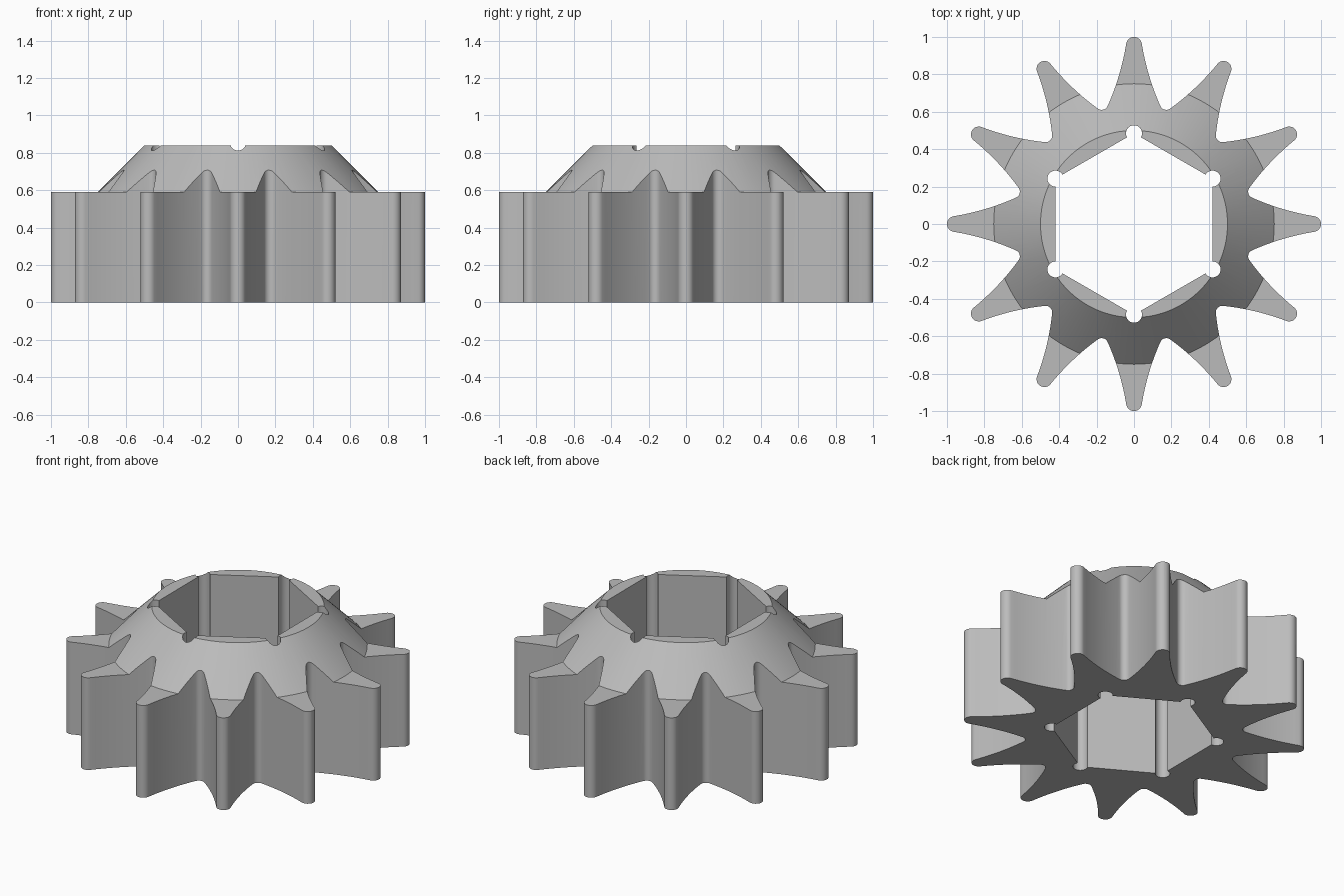
import bpy
import bmesh
from math import sin, cos, radians, pi
from mathutils import Vector, Matrix

if "Cube" in bpy.data.objects:
    bpy.data.objects.remove(bpy.data.objects["Cube"], do_unlink=True)

TEETH = 12
SHOULDER_Z, TOP_Z = 0.59, 0.84

steel = bpy.data.materials.new("grey_steel")
steel.use_nodes = True
steel.diffuse_color = (0.5, 0.5, 0.5, 1)
steel.node_tree.nodes["Principled BSDF"].inputs["Base Color"].default_value = (0.5, 0.5, 0.5, 1)


def make_object(name, bm):
    bmesh.ops.recalc_face_normals(bm, faces=bm.faces)
    mesh = bpy.data.meshes.new(name)
    bm.to_mesh(mesh)
    bm.free()
    mesh.materials.append(steel)
    obj = bpy.data.objects.new(name, mesh)
    bpy.context.collection.objects.link(obj)
    return obj


def prism(name, outline, z0, z1):
    bm = bmesh.new()
    face = bm.faces.new([bm.verts.new((p.x, p.y, z0)) for p in outline])
    moved = bmesh.ops.extrude_face_region(bm, geom=[face], use_keep_orig=True)["geom"]
    verts = [v for v in moved if isinstance(v, bmesh.types.BMVert)]
    bmesh.ops.translate(bm, verts=verts, vec=(0, 0, z1 - z0))
    return make_object(name, bm)


def arc(centre_y, radius, start, end, steps):
    """Arc about a point on the y axis; angles in degrees clockwise from +y."""
    angles = [radians(start + (end - start) * i / steps) for i in range(steps + 1)]
    return [Vector((radius * sin(a), centre_y + radius * cos(a))) for a in angles]


def repeat(section, count):
    return [Matrix.Rotation(-2 * pi * k / count, 2) @ p for k in range(count) for p in section]


# Tooth: rounded tip, hollow flanks, then the small root fillet
tip = arc(0.958, 0.042, -80, 80, 12)
root = [Matrix.Rotation(-pi / TEETH, 2) @ p for p in arc(0.668, 0.035, 231, 129, 10)]
a, c, b = tip[-1], Vector((0.07, 0.79)), root[0]
flank = [a * (1 - t) ** 2 + c * 2 * t * (1 - t) + b * t * t for t in [i / 12 for i in range(1, 12)]]
left_flank = [Vector((-p.x, p.y)) for p in reversed(flank)]
sprocket = prism("sprocket", repeat(left_flank + tip + flank + root, TEETH), 0, 1)

# Hexagonal bore with round corner reliefs
bore = prism("bore_cutter", repeat(arc(0.485, 0.043, -120, 120, 20), 6), -0.2, 1.2)

# Turned envelope: flat shoulder and conical hub
bm = bmesh.new()
profile = [(0, -0.1), (1.2, -0.1), (1.2, SHOULDER_Z), (0.75, SHOULDER_Z), (0.5, TOP_Z), (0, TOP_Z)]
verts = [bm.verts.new((r, 0, z)) for r, z in profile]
edges = [bm.edges.new(pair) for pair in zip(verts, verts[1:])]
bmesh.ops.spin(bm, geom=verts + edges, cent=(0, 0, 0), axis=(0, 0, 1),
               angle=2 * pi, steps=120, use_merge=True)
bmesh.ops.remove_doubles(bm, verts=bm.verts, dist=0.0001)
envelope = make_object("hub_envelope", bm)

# Cut the sprocket, then drop the helpers
for cutter, operation in ((envelope, 'INTERSECT'), (bore, 'DIFFERENCE')):
    cutter.hide_render = True
    mod = sprocket.modifiers.new(cutter.name, 'BOOLEAN')
    mod.object, mod.operation, mod.solver = cutter, operation, 'EXACT'
bpy.context.view_layer.update()
finished = bpy.data.meshes.new_from_object(
    sprocket.evaluated_get(bpy.context.evaluated_depsgraph_get()))
sprocket.modifiers.clear()
sprocket.data = finished
for cutter in (envelope, bore):
    bpy.data.objects.remove(cutter, do_unlink=True)

bpy.ops.object.select_all(action='DESELECT')
sprocket.select_set(True)
bpy.context.view_layer.objects.active = sprocket
bpy.ops.object.shade_smooth_by_angle(angle=radians(30))
